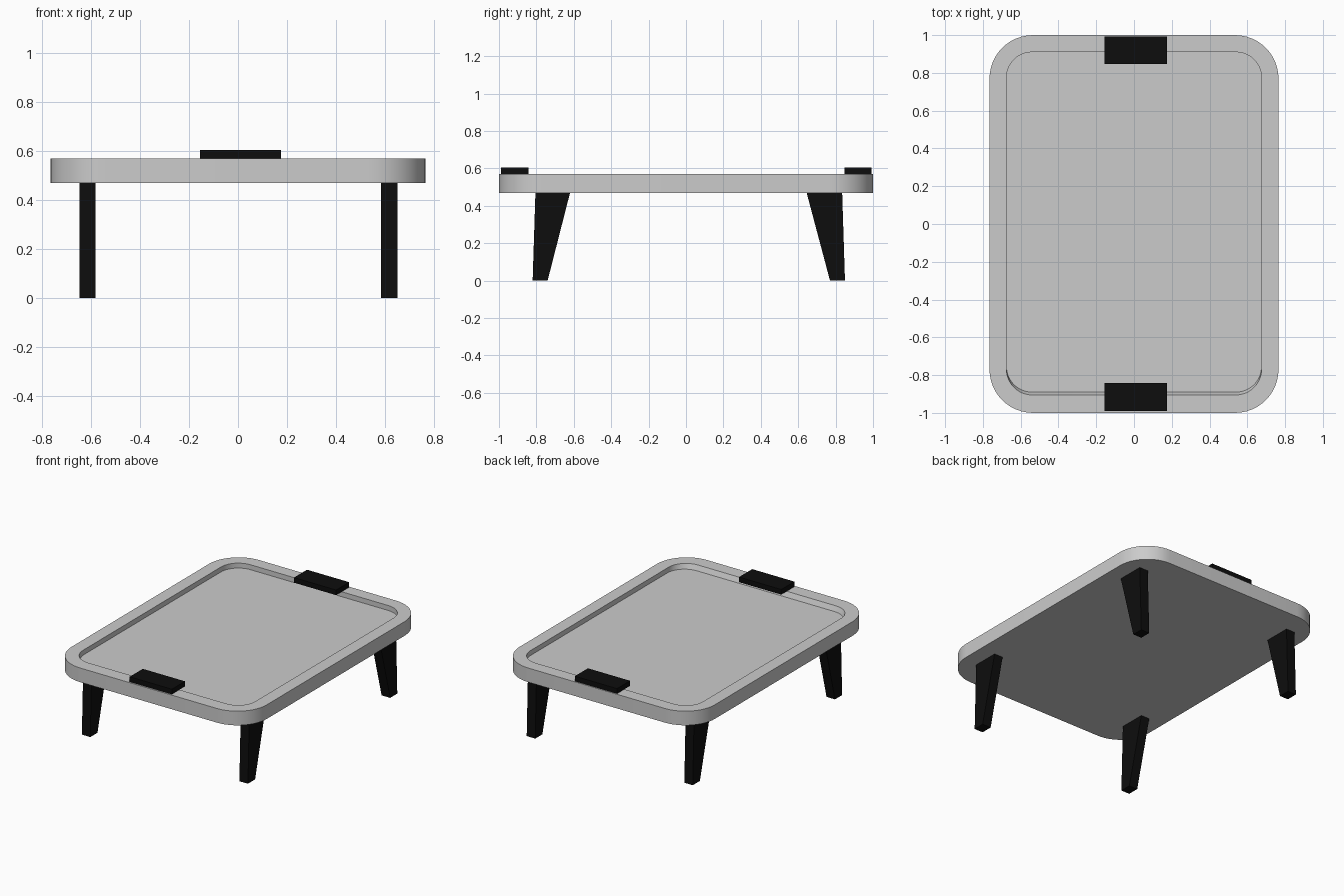
import bpy, bmesh
from math import radians, sin, cos

if "Cube" in bpy.data.objects:
    bpy.data.objects.remove(bpy.data.objects["Cube"])

black = bpy.data.materials.new("black")
black.diffuse_color = (0.004, 0.004, 0.004, 1)
black.use_nodes = True
black.node_tree.nodes["Principled BSDF"].inputs["Base Color"].default_value = black.diffuse_color


def make_object(name, bm, mat=None):
    bmesh.ops.recalc_face_normals(bm, faces=bm.faces)
    mesh = bpy.data.meshes.new(name)
    bm.to_mesh(mesh)
    bm.free()
    obj = bpy.data.objects.new(name, mesh)
    bpy.context.collection.objects.link(obj)
    if mat:
        mesh.materials.append(mat)
    return obj


def rounded_ring(bm, hx, y0, y1, r, z, steps=12):
    """Rounded rectangle of vertices, counter-clockwise."""
    corners = [(hx - r, y1 - r), (r - hx, y1 - r), (r - hx, y0 + r), (hx - r, y0 + r)]
    ring = []
    for q, (cx, cy) in enumerate(corners):
        for i in range(steps + 1):
            a = radians(90 * q + 90 * i / steps)
            ring.append(bm.verts.new((cx + r * cos(a), cy + r * sin(a), z)))
    return ring


def loft(bm, rings):
    """Join consecutive rings with quads and cap both ends."""
    for a, b in zip(rings, rings[1:]):
        for i in range(len(a)):
            j = (i + 1) % len(a)
            bm.faces.new((a[i], a[j], b[j], b[i]))
    bm.faces.new(rings[0])
    bm.faces.new(rings[-1])


def prism(name, profile, x0, x1):
    """Extrude a y-z profile along x."""
    bm = bmesh.new()
    loft(bm, [[bm.verts.new((x, y, z)) for y, z in profile] for x in (x0, x1)])
    return make_object(name, bm, black)


# Tray top: rounded slab with raised rim and shallow recess
bm = bmesh.new()
loft(bm, [
    rounded_ring(bm, 0.765, -1.0, 1.0, 0.23, 0.47),
    rounded_ring(bm, 0.765, -1.0, 1.0, 0.23, 0.57),
    rounded_ring(bm, 0.675, -0.905, 0.91, 0.135, 0.57),
    rounded_ring(bm, 0.675, -0.89, 0.91, 0.135, 0.535),
])
tray = make_object("tray_top", bm)
bpy.context.view_layer.objects.active = tray
tray.select_set(True)
bpy.ops.object.shade_smooth_by_angle(angle=radians(30))

# Tapered legs, splayed along y
front = [(-0.82, 0), (-0.74, 0), (-0.62, 0.47), (-0.805, 0.47)]
back = [(0.77, 0), (0.85, 0), (0.835, 0.47), (0.645, 0.47)]
for side, x0, x1 in (("left", -0.648, -0.582), ("right", 0.585, 0.652)):
    prism("front_leg_" + side, front, x0, x1)
    prism("back_leg_" + side, back, x0, x1)

# Flat handle blocks on the short rims
for name, y0, y1 in (("front_handle", -0.99, -0.843), ("back_handle", 0.847, 0.993)):
    prism(name, [(y0, 0.57), (y1, 0.57), (y1, 0.606), (y0, 0.606)], -0.155, 0.175)
